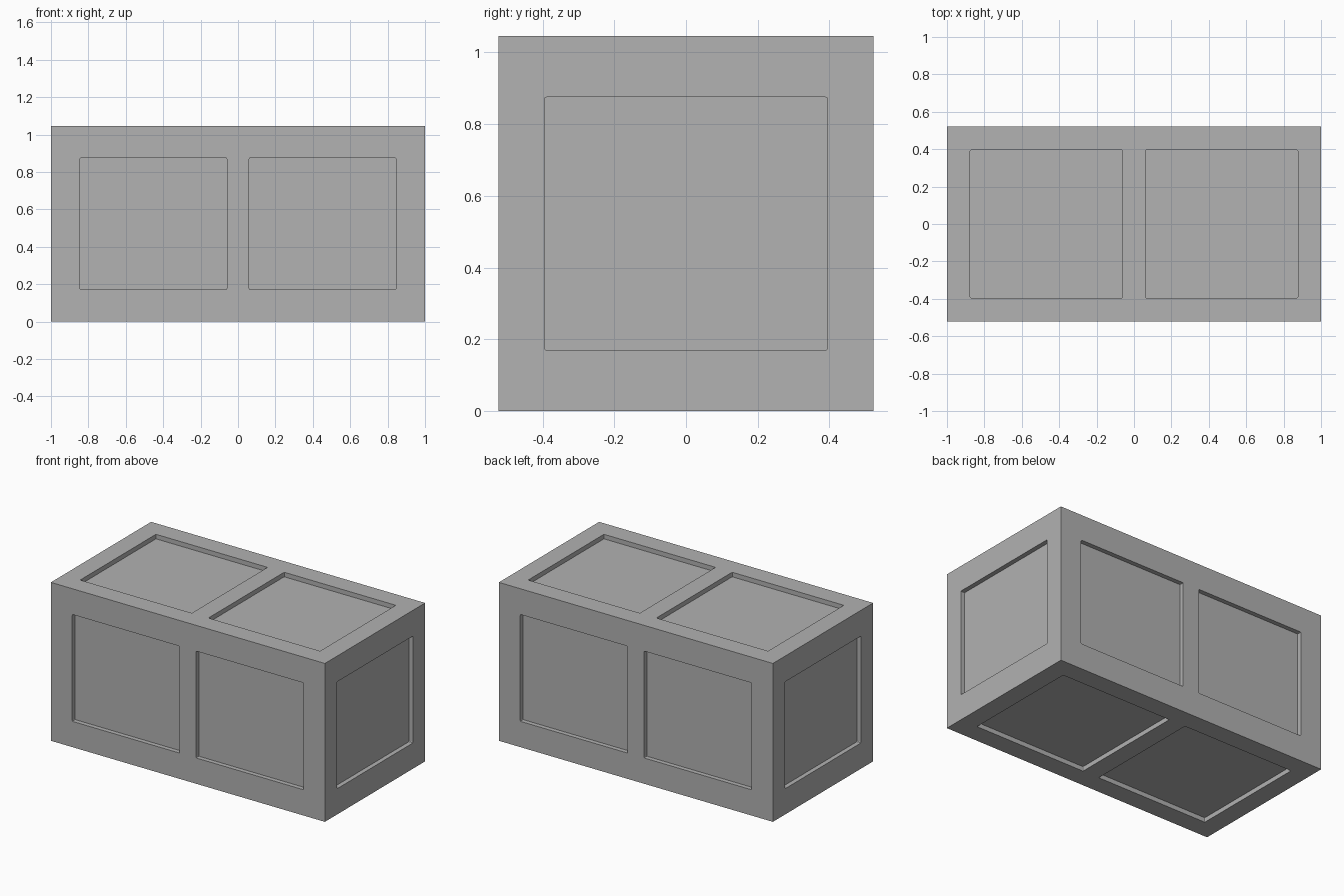
import bpy
import bmesh
from mathutils import Matrix, Vector

if "Cube" in bpy.data.objects:
    bpy.data.objects.remove(bpy.data.objects["Cube"])

SIZE = Vector((2.0, 1.045, 1.045))
MID_Z = SIZE.z / 2
DEPTH = 0.03

grey = bpy.data.materials.new("plain grey")
grey.use_nodes = True
colour = (0.445, 0.445, 0.445, 1)
grey.diffuse_color = colour
grey.node_tree.nodes["Principled BSDF"].inputs["Base Color"].default_value = colour


def new_object(name, bm):
    mesh = bpy.data.meshes.new(name)
    bm.to_mesh(mesh)
    bm.free()
    mesh.materials.append(grey)
    obj = bpy.data.objects.new(name, mesh)
    bpy.context.collection.objects.link(obj)
    return obj


def add_box(bm, centre, size):
    matrix = Matrix.Translation(centre) @ Matrix.Diagonal((*size, 1))
    return bmesh.ops.create_cube(bm, size=1, matrix=matrix)["verts"]


def add_recess(bm, axis, centre, size):
    """Box across one wall, with corners slightly rounded in the wall's plane."""
    verts = add_box(bm, centre, size)
    edges = {e for v in verts for e in v.link_edges}
    corners = [e for e in edges
               if abs((e.verts[0].co - e.verts[1].co).normalized()[axis]) > 0.9]
    bmesh.ops.bevel(bm, geom=corners, offset=0.006, segments=2,
                    profile=0.5, affect="EDGES")


# Solid block
bm = bmesh.new()
add_box(bm, (0, 0, MID_Z), SIZE)
block = new_object("panelled_block", bm)

# Recessed panels: two on each long side, one on each end
bm = bmesh.new()
for side in (-1, 1):
    add_recess(bm, 0, (side * SIZE.x / 2, 0, MID_Z), (2 * DEPTH, 0.79, 0.705))
    for half in (-1, 1):
        add_recess(bm, 1, (half * 0.452, side * SIZE.y / 2, MID_Z),
                   (0.784, 2 * DEPTH, 0.705))
        add_recess(bm, 2, (half * 0.468, 0, MID_Z + side * SIZE.z / 2),
                   (0.815, 0.79, 2 * DEPTH))
cutter = new_object("panel_cutter", bm)
cutter.hide_render = True

# Cut the panels and discard the helper
cut = block.modifiers.new("panels", "BOOLEAN")
cut.operation = "DIFFERENCE"
cut.solver = "EXACT"
cut.object = cutter
bpy.context.view_layer.objects.active = block
bpy.ops.object.modifier_apply(modifier=cut.name)
bpy.data.objects.remove(cutter)
